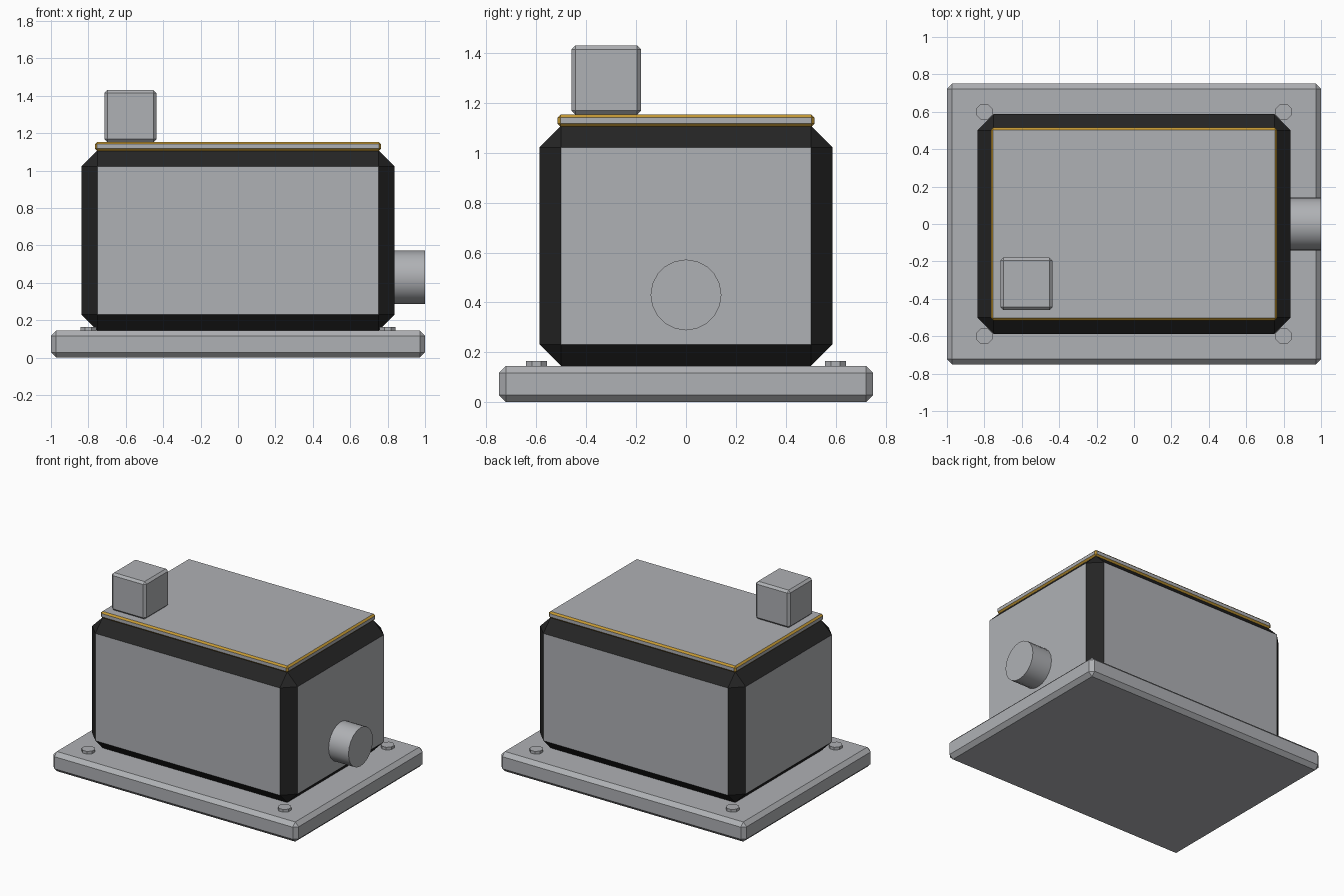
import bpy, bmesh, math
from mathutils import Matrix, Vector

if "Cube" in bpy.data.objects:
    bpy.data.objects.remove(bpy.data.objects["Cube"])


def material(name, rgb):
    m = bpy.data.materials.new(name)
    m.diffuse_color = (*rgb, 1)
    m.use_nodes = True
    m.node_tree.nodes["Principled BSDF"].inputs["Base Color"].default_value = m.diffuse_color
    return m


GREY = material("metal grey", (0.43, 0.44, 0.46))
BLACK = material("edge black", (0.018, 0.018, 0.018))
GOLD = material("trim gold", (0.56, 0.32, 0.035))


def finish(bm, name, mats):
    bmesh.ops.recalc_face_normals(bm, faces=bm.faces)
    me = bpy.data.meshes.new(name)
    bm.to_mesh(me)
    bm.free()
    for m in mats:
        me.materials.append(m)
    ob = bpy.data.objects.new(name, me)
    bpy.context.collection.objects.link(ob)
    return ob


def box(name, lo, hi, bevel, edge_mat=None):
    """Box with chamfered edges, optionally in a second colour."""
    lo, hi = Vector(lo), Vector(hi)
    bm = bmesh.new()
    bmesh.ops.create_cube(bm, size=1, matrix=Matrix.Translation((lo + hi) / 2)
                          @ Matrix.Diagonal((*(hi - lo), 1)))
    bmesh.ops.bevel(bm, geom=bm.edges[:], offset=bevel, offset_type='OFFSET',
                    segments=1, profile=0.5, affect='EDGES',
                    material=1 if edge_mat else 0)
    return finish(bm, name, [GREY, edge_mat] if edge_mat else [GREY])


def cylinder(name, centre, radius, depth, sides, rot):
    bm = bmesh.new()
    bmesh.ops.create_cone(bm, cap_ends=True, segments=sides, radius1=radius,
                          radius2=radius, depth=depth,
                          matrix=Matrix.Translation(centre) @ rot)
    return finish(bm, name, [GREY])


# Base plate, main housing with black edges, lid with gold trim, top block
box("base_plate", (-1, -0.75, 0), (1, 0.75, 0.145), 0.028)
box("housing", (-0.838, -0.587, 0.145), (0.838, 0.587, 1.108), 0.086, BLACK)
box("lid", (-0.765, -0.515, 1.105), (0.765, 0.515, 1.153), 0.012, GOLD)
box("top_block", (-0.715, -0.46, 1.153), (-0.435, -0.18, 1.43), 0.016)

# Side shaft
shaft = cylinder("side_shaft", (0.9, 0, 0.43), 0.142, 0.2, 20,
                 Matrix.Rotation(math.pi / 2, 4, 'Y'))
for p in shaft.data.polygons:
    p.use_smooth = abs(p.normal.x) < 0.5

# Corner bolts
for sx in (-1, 1):
    for sy in (-1, 1):
        side = ("left" if sx < 0 else "right") + ("_front" if sy < 0 else "_back")
        cylinder("bolt_" + side, (sx * 0.8, sy * 0.6, 0.1475), 0.046, 0.035, 8,
                 Matrix.Rotation(math.pi / 8, 4, 'Z'))
